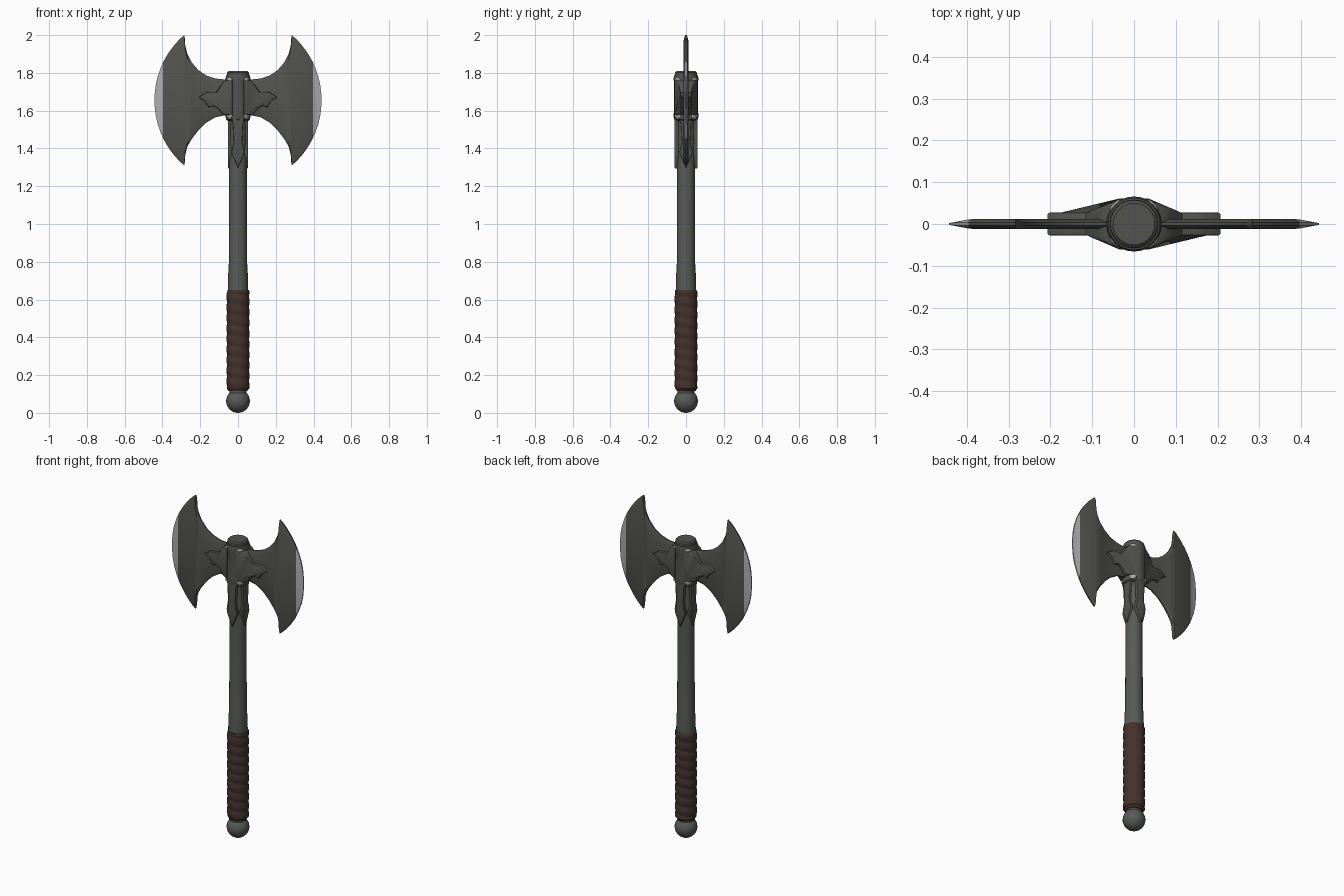
import bpy, bmesh, math
from mathutils import Vector, Matrix

if "Cube" in bpy.data.objects:
    bpy.data.objects.remove(bpy.data.objects["Cube"])


def material(name, rgb):
    m = bpy.data.materials.new(name)
    m.diffuse_color = (*rgb, 1)
    m.use_nodes = True
    m.node_tree.nodes["Principled BSDF"].inputs["Base Color"].default_value = m.diffuse_color
    return m


STEEL = material("dark steel", (0.085, 0.085, 0.075))
SHAFT = material("grey green shaft", (0.095, 0.105, 0.095))
LEATHER = material("brown leather", (0.058, 0.032, 0.023))
BRIGHT = material("bright worn steel", (0.42, 0.42, 0.42))


def finish(name, bm, mats, angle=40):
    bmesh.ops.remove_doubles(bm, verts=bm.verts, dist=1e-5)
    bmesh.ops.recalc_face_normals(bm, faces=bm.faces)
    me = bpy.data.meshes.new(name)
    bm.to_mesh(me)
    bm.free()
    for m in mats:
        me.materials.append(m)
    ob = bpy.data.objects.new(name, me)
    bpy.context.collection.objects.link(ob)
    bpy.ops.object.select_all(action='DESELECT')
    ob.select_set(True)
    bpy.context.view_layer.objects.active = ob
    bpy.ops.object.shade_smooth_by_angle(angle=math.radians(angle))
    return ob


def lathe(name, rings, mat, n=24, wobble=None):
    """Stack of circles (radius, z), optionally with a radius offset by angle."""
    bm = bmesh.new()
    rows = []
    for r, z in rings:
        row = []
        for i in range(n):
            a = 2 * math.pi * i / n
            rr = r + (wobble(a, z) if wobble else 0)
            row.append(bm.verts.new((rr * math.cos(a), rr * math.sin(a), z)))
        rows.append(row)
    for p, q in zip(rows, rows[1:]):
        for i in range(n):
            j = (i + 1) % n
            bm.faces.new((p[i], p[j], q[j], q[i]))
    bm.faces.new(rows[0])
    bm.faces.new(rows[-1])
    return finish(name, bm, [mat])


# Pommel ball
lathe("pommel", [(max(0.063 * math.sin(math.pi * i / 14), 0.001),
                  0.063 - 0.063 * math.cos(math.pi * i / 14)) for i in range(15)], SHAFT)

# Leather grip with a spiral wrap
grip = [(0.048, 0.115), (0.053, 0.125)]
grip += [(0.058, 0.13 + 0.51 * i / 90) for i in range(91)] + [(0.054, 0.65)]
lathe("grip", grip, LEATHER, 24,
      lambda a, z: 0.0045 * abs(math.sin(math.pi * z / 0.056 + a / 2)) - 0.001)

# Shaft, head socket and top cap
lathe("shaft", [(0.045, 0.1), (0.054, 0.66), (0.053, 0.72), (0.049, 0.78),
                (0.047, 1.25), (0.047, 1.6)], SHAFT)
lathe("socket", [(0.052, 1.545), (0.062, 1.552), (0.066, 1.57), (0.064, 1.60), (0.063, 1.74),
                 (0.066, 1.77), (0.062, 1.788), (0.052, 1.79)], STEEL)
lathe("top_cap", [(0.055, 1.78), (0.058, 1.79), (0.057, 1.803), (0.05, 1.81)], STEEL)


# Blades: columns over x, bevelled at the rims and thinned to the cutting edge
def blade(side):
    centre_z, radius, cx = 1.655, 0.456, -0.013
    cols = [(0.02, 1.765, 1.575), (0.07, 1.765, 1.575), (0.12, 1.77, 1.565), (0.17, 1.787, 1.535),
            (0.21, 1.815, 1.495), (0.245, 1.855, 1.45), (0.268, 1.90, 1.41),
            (0.279, 1.945, 1.365), (0.283, 2.0, 1.31)]
    for x in (0.30, 0.32, 0.34, 0.36, 0.38, 0.396, 0.41, 0.425, 0.435, 0.4425):
        d = math.sqrt(radius ** 2 - (x - cx) ** 2)
        cols.append((x, centre_z + d, centre_z - d))
    bm = bmesh.new()
    loops = []
    for x, hi, lo in cols:
        h = 0.012 if x < 0.39 else 0.012 - 0.010 * (x - 0.39) / 0.0525
        rim = min(0.004, h)
        b = min(0.025, 0.2 * (hi - lo))
        pts = [(hi, -rim), (hi - b, -h), (lo + b, -h), (lo, -rim),
               (lo, rim), (lo + b, h), (hi - b, h), (hi, rim)]
        loops.append([bm.verts.new((side * x, y, z)) for z, y in pts])
    for k, (p, q) in enumerate(zip(loops, loops[1:])):
        for i in range(8):
            j = (i + 1) % 8
            f = bm.faces.new((p[i], p[j], q[j], q[i]))
            f.material_index = 1 if cols[k][0] > 0.39 else 0
    bm.faces.new(loops[0])
    bm.faces.new(loops[-1]).material_index = 1
    return finish("blade_" + ("right" if side > 0 else "left"), bm, [STEEL, BRIGHT], 30)


def plate(name, outline, place, depth, mat, bevel, skew=None):
    """Extrude an (u, v) outline through w = -depth..depth, bevel it, place it."""
    bm = bmesh.new()
    f = bm.faces.new([bm.verts.new((u, -depth, v)) for u, v in outline])
    ext = bmesh.ops.extrude_face_region(bm, geom=[f])
    bmesh.ops.translate(bm, vec=(0, 2 * depth, 0),
                        verts=[e for e in ext["geom"] if isinstance(e, bmesh.types.BMVert)])
    if skew:
        for v in bm.verts:
            v.co.y *= skew(v.co.x)
    caps = [e for e in bm.edges if abs(e.verts[0].co.y) > 0 and
            e.verts[0].co.y * e.verts[1].co.y > 0]
    bmesh.ops.bevel(bm, geom=caps, offset=bevel, segments=2, profile=0.5, affect='EDGES')
    bmesh.ops.transform(bm, matrix=place, verts=bm.verts)
    return finish(name, bm, [mat])


# Leaf-shaped reinforcement on each blade, flaring into the socket
leaf = [(0.03, 1.765), (0.07, 1.76), (0.09, 1.735), (0.115, 1.70), (0.145, 1.70), (0.17, 1.697),
        (0.207, 1.672), (0.175, 1.65), (0.155, 1.618), (0.13, 1.625), (0.105, 1.612),
        (0.085, 1.585), (0.07, 1.58), (0.03, 1.575)]
for side, label in ((1, "right"), (-1, "left")):
    blade(side)
    plate("leaf_" + label, leaf, Matrix.Diagonal((side, 1, 1, 1)), 0.028, STEEL, 0.005,
          lambda x: 1.0 if x > 0.1 else 1 + (0.1 - x) * 18)

# Langets: pointed straps running down the shaft on four sides
strap = [(-0.034, 1.57), (-0.026, 1.52), (-0.022, 1.43), (-0.035, 1.38), (0, 1.295),
         (0.035, 1.38), (0.022, 1.43), (0.026, 1.52), (0.034, 1.57)]
for i, label in enumerate(("front", "right", "back", "left")):
    reach = 0.05 if i % 2 == 0 else 0.043
    place = Matrix.Rotation(i * math.pi / 2, 4, 'Z') @ Matrix.Translation((0, -reach, 0))
    plate("langet_" + label, strap, place, 0.011, STEEL, 0.004)

# Bright worn studs at the socket corners
for i in range(4):
    for z in (1.757, 1.575):
        a = math.pi / 4 + i * math.pi / 2
        bm = bmesh.new()
        d = Vector((math.cos(a), math.sin(a), 0))
        m = Matrix.Translation(d * 0.062 + Vector((0, 0, z))) @ Matrix.Rotation(a, 4, 'Z')
        bmesh.ops.create_uvsphere(bm, u_segments=12, v_segments=8, radius=1,
                                  matrix=m @ Matrix.Diagonal((0.008, 0.02, 0.02, 1)))
        finish(f"stud_{i}_{'top' if z > 1.7 else 'bottom'}", bm, [BRIGHT])
